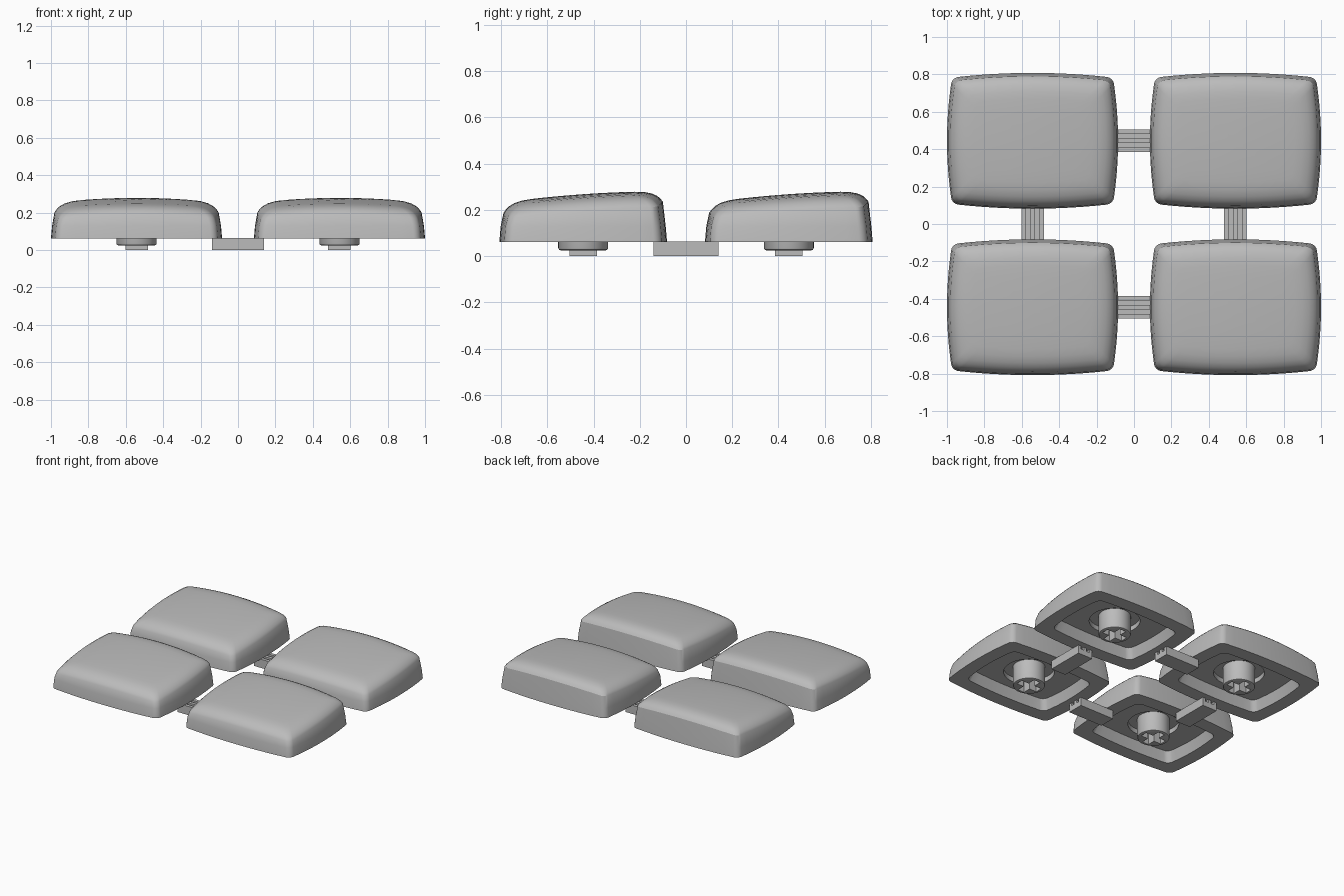
import bpy, bmesh
from math import sin, cos, pi, atan2

if "Cube" in bpy.data.objects:
    bpy.data.objects.remove(bpy.data.objects["Cube"])

grey = bpy.data.materials.new("plain grey")
grey.use_nodes = True
grey.diffuse_color = (0.5, 0.5, 0.5, 1)
grey.node_tree.nodes["Principled BSDF"].inputs["Base Color"].default_value = (0.5, 0.5, 0.5, 1)

HX, HY, BASE = 0.4575, 0.363, 0.062     # cap half sizes and rim height
CX, CY = 1 - HX, 0.445                  # cap centre offsets


def finish(bm, name, loc):
    bmesh.ops.recalc_face_normals(bm, faces=bm.faces)
    mesh = bpy.data.meshes.new(name)
    bm.to_mesh(mesh)
    bm.free()
    mesh.materials.append(grey)
    obj = bpy.data.objects.new(name, mesh)
    bpy.context.collection.objects.link(obj)
    obj.location = loc
    bpy.ops.object.select_all(action="DESELECT")
    obj.select_set(True)
    bpy.context.view_layer.objects.active = obj
    bpy.ops.object.shade_smooth_by_angle(angle=pi / 6)
    return obj


def outline(d, radius=0.035, side=12, arc=5):
    """Rounded rectangle with bulging sides, inset by d."""
    hx, hy = HX - d, HY - d
    pts = []
    corners = [(1, 1), (-1, 1), (-1, -1), (1, -1)]
    for i, (sx, sy) in enumerate(corners):
        cx, cy = sx * (hx - radius), sy * (hy - radius)
        for k in range(arc + 1):
            a = (i + k / arc) * pi / 2
            pts.append((cx + radius * cos(a), cy + radius * sin(a)))
        nx, ny = corners[(i + 1) % 4]
        ex, ey = pts[-1]
        a = (i + 1) * pi / 2
        fx = nx * (hx - radius) + radius * cos(a)
        fy = ny * (hy - radius) + radius * sin(a)
        pts += [(ex + (fx - ex) * k / side, ey + (fy - ey) * k / side) for k in range(1, side)]
    return [(x * (1 - 0.06 * (y / hy) ** 2), y * (1 - 0.07 * (x / hx) ** 2)) for x, y in pts]


def crown(x, y):
    """Height of the domed top, rising to the back."""
    return 0.268 + 0.07 * y - 0.1 * y * y - 0.13 * x * x


def loft(bm, rings):
    """Skin a list of equal-length vertex rings."""
    n = len(rings[0])
    for a, b in zip(rings, rings[1:]):
        for i in range(n):
            j = (i + 1) % n
            bm.faces.new((a[i], a[j], b[j], b[i]))


def fan(bm, ring, z):
    tip = bm.verts.new((0, 0, z))
    for i, v in enumerate(ring):
        bm.faces.new((v, ring[(i + 1) % len(ring)], tip))


def build_cap(name, loc):
    bm = bmesh.new()
    flat = lambda pts, z: [bm.verts.new((x, y, z)) for x, y in pts]
    # underside: round recess, ceiling, sloped cavity wall, rim
    ceiling = outline(0.125)
    angles = [atan2(y, x) for x, y in ceiling]
    disc = [(0.17 * cos(a), 0.17 * sin(a)) for a in angles]
    rings = [flat(disc, 0.17), flat(disc, 0.135), flat(ceiling, 0.135),
             flat(outline(0.1), BASE), flat(outline(0), BASE), flat(outline(0.006), 0.13)]
    # crest, rounded shoulder and dome
    for d, drop in [(0.018, 0.045), (0.028, 0.032), (0.042, 0.02), (0.065, 0.009),
                    (0.1, 0.002), (0.14, 0), (0.2, 0)]:
        rings.append([bm.verts.new((x, y, crown(x, y) - drop)) for x, y in outline(d)])
    for s in (0.66, 0.33):
        rings.append([bm.verts.new((x * s, y * s, crown(x * s, y * s))) for x, y in outline(0.2)])
    loft(bm, rings)
    fan(bm, rings[0], 0.17)
    fan(bm, rings[-1], crown(0, 0))
    return finish(bm, name, loc)


def build_stem(name, loc, n=48):
    bm = bmesh.new()
    circle = lambda r, z: [bm.verts.new((r * cos(2 * pi * i / n), r * sin(2 * pi * i / n), z))
                           for i in range(n)]
    rings = [circle(0.108, 0.175), circle(0.108, 0.035), circle(0.105, 0.028), circle(0.098, 0.025)]
    loft(bm, rings)
    # cross-shaped socket
    w, l = 0.026, 0.084
    quarter = [(l, -w), (l, w), (w, w)]
    cross = []
    for k in range(4):
        c, s = (1, 0, -1, 0)[k], (0, 1, 0, -1)[k]
        cross += [(x * c - y * s, x * s + y * c) for x, y in quarter]
    low = [bm.verts.new((x, y, 0.025)) for x, y in cross]
    deep = [bm.verts.new((x, y, 0.13)) for x, y in cross]
    loft(bm, [low, deep])
    bm.faces.new(deep)
    edges = [bm.edges.get((r[i], r[(i + 1) % len(r)])) for r in (rings[-1], low) for i in range(len(r))]
    bmesh.ops.triangle_fill(bm, edges=edges, use_beauty=True)
    return finish(bm, name, loc)


def build_bar(name, loc, along_x):
    """Connecting bar with two grooves along its top."""
    bm = bmesh.new()
    top, groove, half = 0.064, 0.04, 0.14
    profile = [(-0.06, 0), (0.06, 0), (0.06, top), (0.036, top), (0.036, groove), (0.012, groove),
               (0.012, top), (-0.012, top), (-0.012, groove), (-0.036, groove), (-0.036, top), (-0.06, top)]
    ends = [[bm.verts.new((e, p, z) if along_x else (p, e, z)) for p, z in profile]
            for e in (-half, half)]
    loft(bm, ends)
    for ring in ends:
        bm.faces.new(ring)
    return finish(bm, name, loc)


for sx, side in ((1, "left"), (-1, "right")):
    for sy, row in ((-1, "front"), (1, "back")):
        build_cap(f"{row}_{side}_cap", (sx * CX, sy * CY, 0))
        build_stem(f"{row}_{side}_stem", (sx * CX, sy * CY, 0))
    build_bar(f"{side}_connector", (sx * CX, 0, 0), False)
for sy, row in ((-1, "front"), (1, "back")):
    build_bar(f"{row}_connector", (0, sy * CY, 0), True)
